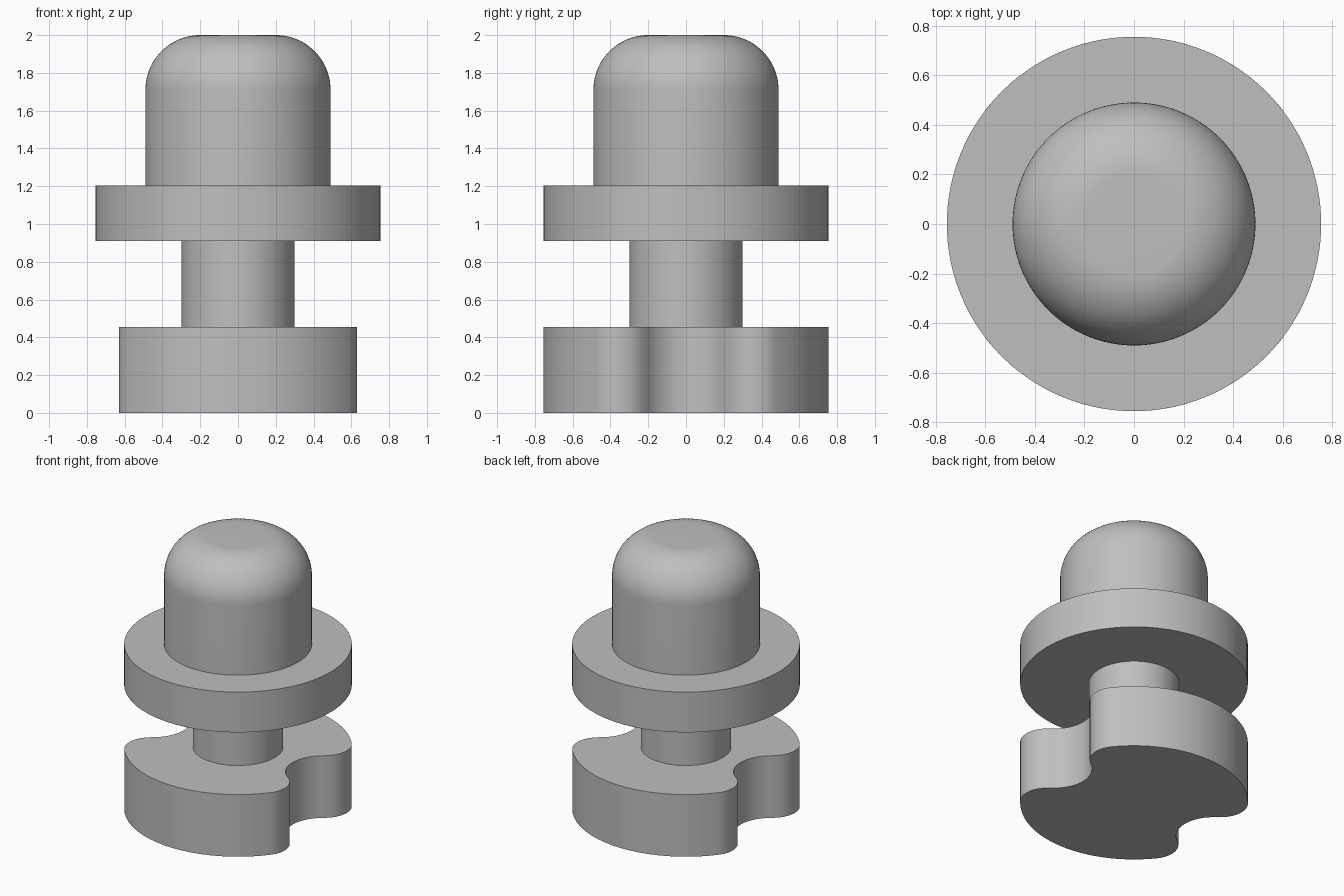
import bpy, bmesh, math
from mathutils import Vector

cube = bpy.data.objects.get("Cube")
if cube:
    bpy.data.objects.remove(cube, do_unlink=True)

SEGMENTS = 128
DISC_R, NECK_R, HEAD_R = 0.755, 0.30, 0.49
BASE_TOP, FLANGE_LOW, FLANGE_TOP, TOP = 0.455, 0.91, 1.205, 2.0

grey = bpy.data.materials.new("plain grey")
grey.use_nodes = True
colour = (0.52, 0.52, 0.52, 1)
grey.diffuse_color = colour
grey.node_tree.nodes["Principled BSDF"].inputs["Base Color"].default_value = colour


def finish(name, bm):
    bmesh.ops.remove_doubles(bm, verts=bm.verts, dist=1e-5)
    bmesh.ops.recalc_face_normals(bm, faces=bm.faces)
    mesh = bpy.data.meshes.new(name)
    bm.to_mesh(mesh)
    bm.free()
    mesh.materials.append(grey)
    obj = bpy.data.objects.new(name, mesh)
    bpy.context.collection.objects.link(obj)
    bpy.ops.object.select_all(action='DESELECT')
    obj.select_set(True)
    bpy.context.view_layer.objects.active = obj
    bpy.ops.object.shade_smooth_by_angle(angle=math.radians(35))
    return obj


def lathe(name, profile):
    """Spin a list of (radius, height) points around z."""
    bm = bmesh.new()
    verts = [bm.verts.new((r, 0, z)) for r, z in profile]
    edges = [bm.edges.new(pair) for pair in zip(verts, verts[1:])]
    bmesh.ops.spin(bm, geom=verts + edges, cent=(0, 0, 0), axis=(0, 0, 1),
                   angle=math.tau, steps=SEGMENTS, use_merge=True)
    return finish(name, bm)


def arc(centre, radius, start, end, steps):
    return [Vector((centre[0] + radius * math.cos(a), centre[1] + radius * math.sin(a)))
            for a in (start + (end - start) * i / steps for i in range(steps + 1))]


# Head: cylinder with a wide rounded shoulder and a small flat top
round_r = 0.29
shoulder = arc((HEAD_R - round_r, TOP - round_r), round_r, 0, math.pi / 2, 24)
lathe("rounded_head", [(HEAD_R, FLANGE_TOP)] + [tuple(p) for p in shoulder] + [(0, TOP)])

# Flange: wide disc, open where the neck and head join it
lathe("flange", [(NECK_R, FLANGE_LOW), (DISC_R, FLANGE_LOW),
                 (DISC_R, FLANGE_TOP), (HEAD_R, FLANGE_TOP)])

# Neck: narrow shaft
lathe("neck", [(NECK_R, BASE_TOP), (NECK_R, FLANGE_LOW)])

# Base: disc with a scooped notch on each side, lips blended into the rim
notch = Vector((0.69, 0))
notch_r, lip_r = 0.25, 0.18
lip = Vector((0.45, 0.359))
rim_angle = math.atan2(lip.y, lip.x)
to_notch = math.atan2(notch.y - lip.y, notch.x - lip.x)
quarter = arc(notch, notch_r, math.pi, to_notch + math.pi, 16)
quarter += arc(lip, lip_r, to_notch, rim_angle, 18)[1:]
quarter += arc((0, 0), DISC_R, rim_angle, math.pi / 2, 20)[1:]

half = quarter + [Vector((-p.x, p.y)) for p in reversed(quarter[:-1])]
outline = half + [-p for p in half[1:-1]]
bm = bmesh.new()
bottom = bm.faces.new([bm.verts.new((p.x, p.y, 0)) for p in outline])
raised = bmesh.ops.extrude_face_region(bm, geom=[bottom], use_keep_orig=True)["geom"]
bmesh.ops.translate(bm, vec=(0, 0, BASE_TOP),
                    verts=[g for g in raised if isinstance(g, bmesh.types.BMVert)])
finish("notched_base", bm)
